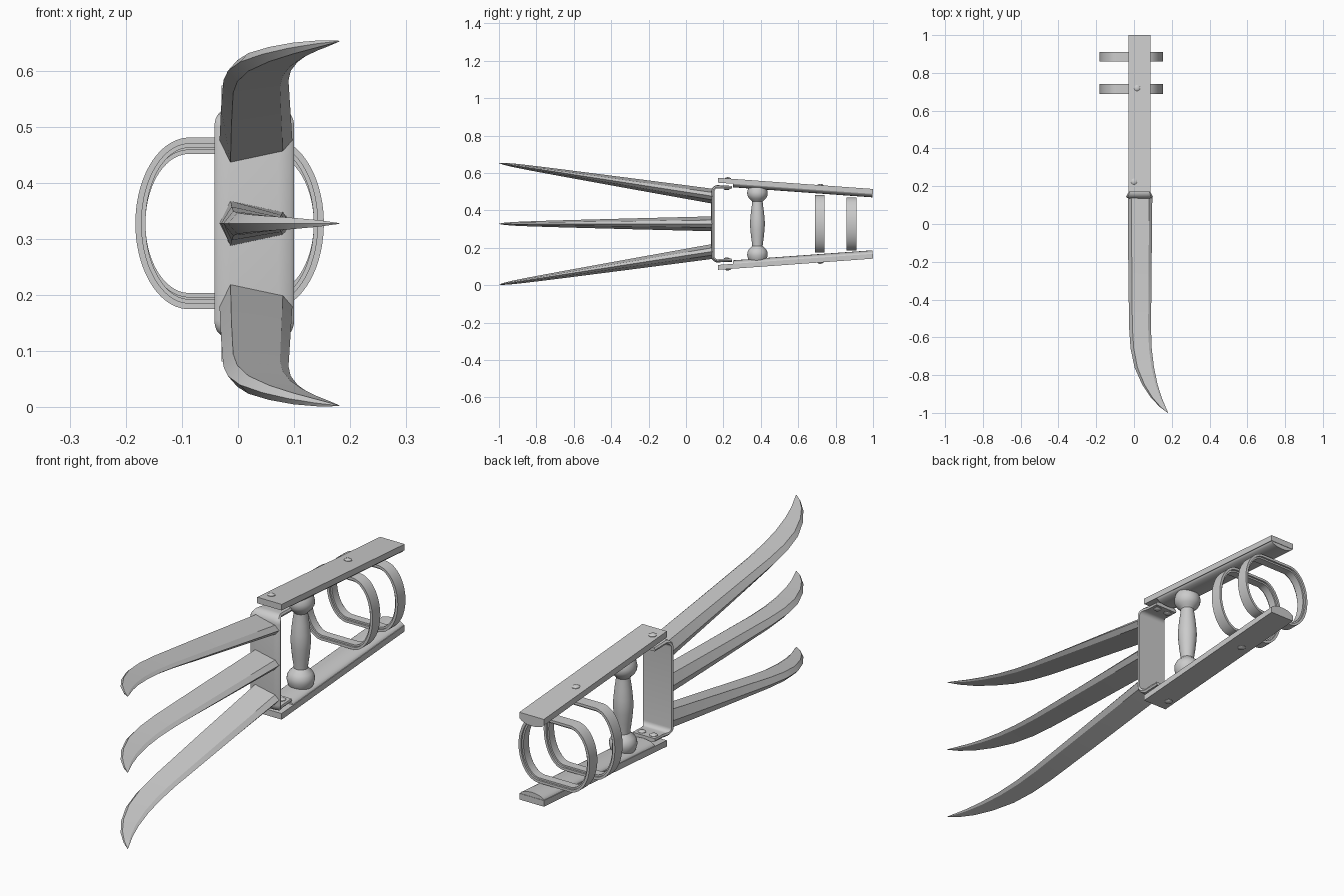
import bpy, bmesh, math
from mathutils import Vector

if "Cube" in bpy.data.objects:
    bpy.data.objects.remove(bpy.data.objects["Cube"])

MID = 0.328      # height of the mirror plane
CX = 0.029       # centre line of the frame in x

steel = bpy.data.materials.new("grey_steel")
steel.use_nodes = True
steel.diffuse_color = (0.6, 0.6, 0.6, 1)
steel.node_tree.nodes["Principled BSDF"].inputs["Base Color"].default_value = (0.6, 0.6, 0.6, 1)


def loft(name, loops, closed=False, angle=30):
    """Skin a run of equal loops; cap the ends unless the run is closed."""
    bm = bmesh.new()
    rings = [[bm.verts.new(p) for p in loop] for loop in loops]
    n = len(rings[0])
    pairs = list(zip(rings, rings[1:]))
    if closed:
        pairs.append((rings[-1], rings[0]))
    else:
        bm.faces.new(rings[0])
        bm.faces.new(rings[-1])
    for a, b in pairs:
        for i in range(n):
            j = (i + 1) % n
            bm.faces.new((a[i], a[j], b[j], b[i]))
    bmesh.ops.recalc_face_normals(bm, faces=bm.faces)
    mesh = bpy.data.meshes.new(name)
    bm.to_mesh(mesh)
    bm.free()
    mesh.materials.append(steel)
    ob = bpy.data.objects.new(name, mesh)
    bpy.context.collection.objects.link(ob)
    bpy.ops.object.select_all(action='DESELECT')
    ob.select_set(True)
    bpy.context.view_layer.objects.active = ob
    bpy.ops.object.shade_smooth_by_angle(angle=math.radians(angle))
    return ob


def lathe(name, profile, x, y, z0, sign=1, n=24, tilt=0):
    """Turn (radius, height) pairs round a vertical axis."""
    turns = [2 * math.pi * i / n for i in range(n)]
    return loft(name, [[(x + r * math.cos(t), y + r * math.sin(t),
                         z0 + sign * (h - tilt * r * math.sin(t))) for t in turns]
                       for r, h in profile])


# Claw blades: y, back edge x, front edge x, half thickness
STATIONS = [(0.15, -0.033, 0.097, 0.040), (-0.25, -0.030, 0.093, 0.030),
            (-0.55, -0.026, 0.090, 0.022), (-0.66, -0.018, 0.094, 0.019),
            (-0.76, 0.003, 0.106, 0.016), (-0.85, 0.043, 0.125, 0.013),
            (-0.92, 0.090, 0.147, 0.010), (-0.97, 0.138, 0.168, 0.006),
            (-1.0, 0.178, 0.181, 0.001)]
SECTION = [(0, 0), (0.15, 1), (0.87, 0.5), (1, 0), (0.87, -0.5), (0.15, -1)]


def blade(name, root, slope):
    loops = []
    for y, back, front, t in STATIONS:
        zc = MID + root + slope * (0.14 - y)
        loops.append([(back + (front - back) * u, y, zc + t * v) for u, v in SECTION])
    loft(name, loops, angle=22)


blade("middle_blade", 0, 0)
blade("upper_blade", 0.148, 0.155)
blade("lower_blade", -0.148, -0.155)


# Bent front bracket: a strip swept along a C, with softened long edges
def bracket():
    path = [(0.245, -0.203, 0.055), (0.19, -0.205, 0.056)]
    r = 0.035
    for corner, start in ((-1, 90), (1, 180)):
        for k in range(7):
            a = math.radians(start + 15 * k)
            # quarter bends at both ends of the upright
            path.append((0.135 + r + r * math.cos(a + (math.pi / 2 if corner < 0 else 0)) * 1,
                         0, 0.071))
    arc = [math.radians(15 * k) for k in range(7)]
    low = [(0.135 + r - r * math.sin(a), -0.207 + r - r * math.cos(a), 0.058 + 0.013 * math.sin(a))
           for a in arc]
    path = path[:2] + low
    path += [(y, -h, w) for y, h, w in reversed(path)]
    loops = []
    for i, (y, h, w) in enumerate(path):
        a, b = path[max(i - 1, 0)], path[min(i + 1, len(path) - 1)]
        d = Vector((b[0] - a[0], b[1] - a[1])).normalized()
        ny, nh = d.y, -d.x          # towards the inside of the C
        loop = []
        for u, depth in ((-1, 0.009), (-0.9, 0.002), (-0.6, 0), (0.6, 0), (0.9, 0.002),
                         (1, 0.009), (0.95, 0.017), (-0.95, 0.017)):
            loop.append((CX + u * w, y + ny * depth, MID + h + nh * depth))
        loops.append(loop)
    loft("front_bracket", loops, angle=40)


bracket()


# Side rails: a flat plate with a rounded rib on the inner face
def outer(y):
    return 0.246 - 0.072 * (y - 0.17)


def rail(name, sign):
    plate = [(-0.058, 0), (0.058, 0), (0.058, 0.026), (-0.058, 0.026)]
    rib = [(0.056 * math.cos(math.pi * k / 12),
            0.024 + 0.021 * math.sin(math.pi * k / 12)) for k in range(13)]
    for part, section, ends in (("plate", plate, (0.17, 1.0)), ("rib", rib, (0.25, 0.998))):
        loft(name + "_" + part,
             [[(CX + x, y, MID + sign * (outer(y) - d)) for x, d in section] for y in ends])


RIVET = [(0.016, -0.01), (0.016, 0.002), (0.012, 0.005), (0.005, 0.007)]
for side, sign in (("upper", 1), ("lower", -1)):
    rail(side + "_rail", sign)
    # Rivets on the outer face and under the bracket flange
    for i, (x, y) in enumerate(((0.0, 0.225), (0.016, 0.72))):
        lathe(f"{side}_rivet_{i}", RIVET, x, y, MID + sign * outer(y), sign, 14, 0.072)
    for i, x in enumerate((0.0, 0.055)):
        lathe(f"{side}_flange_screw_{i}", RIVET, x, 0.218, MID + sign * 0.187, -sign, 14)

# Turned grip with a bulb at each end
half = [(0.040, -0.205), (0.050, -0.188), (0.055, -0.168), (0.054, -0.152), (0.046, -0.136),
        (0.034, -0.125), (0.028, -0.118), (0.029, -0.105), (0.034, -0.07), (0.038, -0.03)]
grip = half + [(0.040, 0)] + [(r, -h) for r, h in reversed(half)]
lathe("grip", grip, CX, 0.382, MID, n=32)


# Arm hoops: flattened bands with rounded ends, each with a narrower lining
def hoop(name, y, width, height, inset, thick):
    loops = []
    for k in range(64):
        a = 2 * math.pi * (k + 0.5) / 64
        c, s = math.cos(a), math.sin(a)
        cx = -0.015 + math.copysign(0.072, c)
        loop = []
        for d, v in ((inset, -1), (inset, 1), (inset + thick, 1), (inset + thick, -1)):
            loop.append((cx + (0.096 - d) * c, y + v * width / 2, MID + (height - d) * s))
        loops.append(loop)
    loft(name, loops, closed=True)


for label, y, height in (("front", 0.715, 0.153), ("rear", 0.885, 0.142)):
    hoop(label + "_hoop", y, 0.052, height, 0, 0.011)
    hoop(label + "_hoop_lining", y, 0.036, height, 0.010, 0.008)
